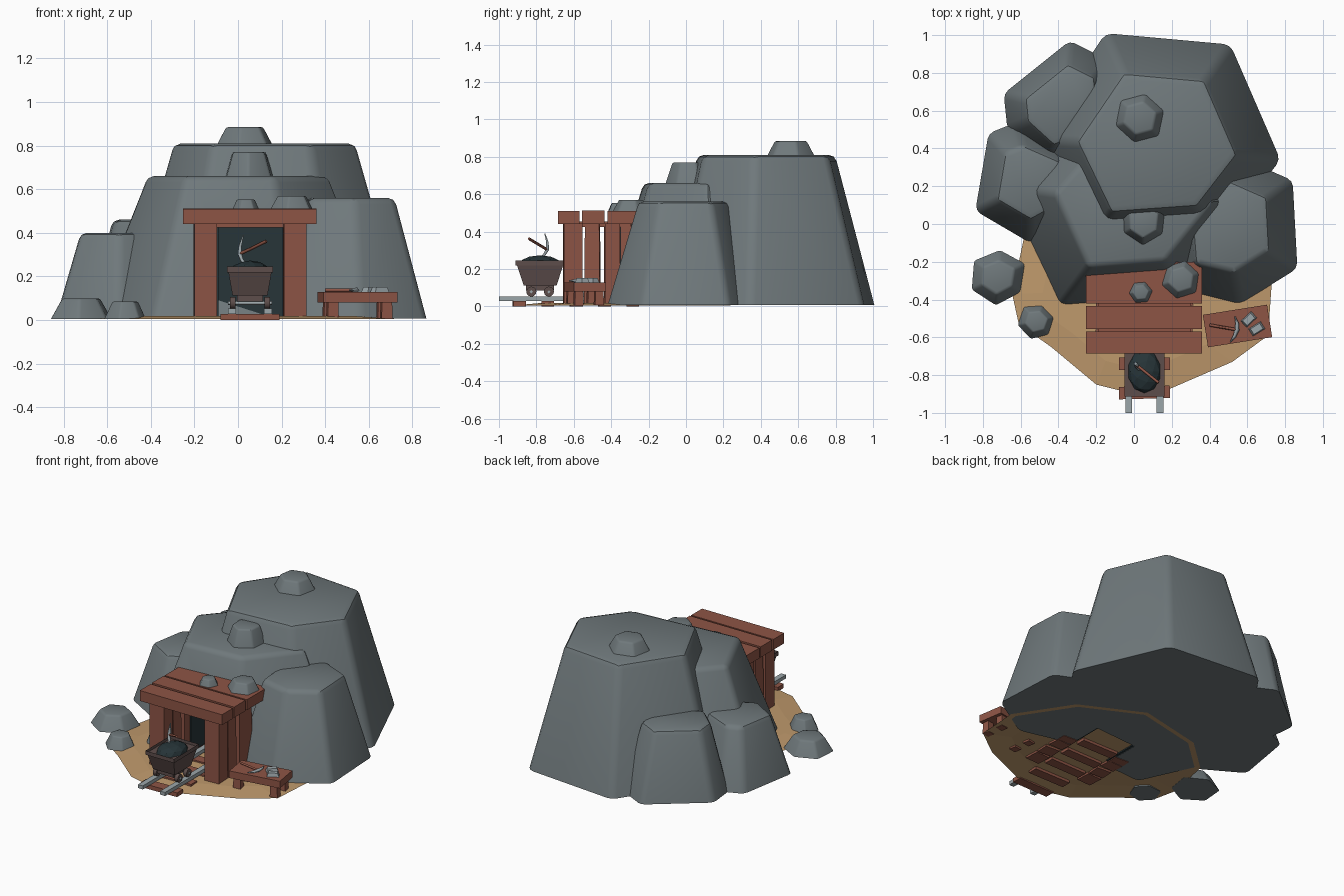
import bpy, bmesh, math, random
from mathutils import Vector, Matrix

if "Cube" in bpy.data.objects:
    bpy.data.objects.remove(bpy.data.objects["Cube"])

random.seed(4)


def material(name, rgb):
    m = bpy.data.materials.new(name)
    m.diffuse_color = (*rgb, 1)
    m.use_nodes = True
    m.node_tree.nodes["Principled BSDF"].inputs["Base Color"].default_value = m.diffuse_color
    return m


ROCK = material("rock", (0.16, 0.19, 0.2))
WOOD = material("wood", (0.27, 0.09, 0.06))
SAND = material("sand", (0.52, 0.32, 0.15))
DARK = material("dark", (0.02, 0.035, 0.04))
IRON = material("cart_iron", (0.11, 0.075, 0.07))
STEEL = material("steel", (0.33, 0.38, 0.4))


def finish(name, bm, mat, smooth=False):
    bmesh.ops.recalc_face_normals(bm, faces=bm.faces)
    me = bpy.data.meshes.new(name)
    bm.to_mesh(me)
    bm.free()
    ob = bpy.data.objects.new(name, me)
    bpy.context.collection.objects.link(ob)
    if mat:
        me.materials.append(mat)
    if smooth:
        bpy.ops.object.select_all(action='DESELECT')
        ob.select_set(True)
        bpy.context.view_layer.objects.active = ob
        bpy.ops.object.shade_smooth_by_angle(angle=math.radians(35))
    return ob


def prism(bm, base, top, z0, z1):
    lo = [bm.verts.new((x, y, z0)) for x, y in base]
    hi = [bm.verts.new((x, y, z1)) for x, y in top]
    n = len(lo)
    bm.faces.new(lo[::-1])
    cap = bm.faces.new(hi)
    for i in range(n):
        bm.faces.new((lo[i], lo[(i + 1) % n], hi[(i + 1) % n], hi[i]))
    return cap


def rock(name, base, centre, ratio, z0, z1, bevel):
    c = Vector(centre)
    top = [c + (Vector(p) - c) * ratio for p in base]
    bm = bmesh.new()
    prism(bm, base, top, z0, z1)
    edges = [e for e in bm.edges if max(v.co.z for v in e.verts) > z0 + 0.001]
    bmesh.ops.bevel(bm, geom=edges, offset=bevel, segments=2, profile=0.5, affect='EDGES')
    return finish(name, bm, ROCK, True)


def stone(name, x, y, r, z0, z1, ratio, turn):
    pts = []
    for i in range(6):
        a = turn + i * math.tau / 6
        k = r * random.uniform(0.92, 1.06)
        pts.append((x + k * math.cos(a), y + k * math.sin(a)))
    return rock(name, pts, (x, y), ratio, z0, z1, r * 0.08)


def box(name, lo, hi, mat, turn=0, taper=1.0):
    c = [(a + b) / 2 for a, b in zip(lo, hi)]
    sx, sy, sz = [(b - a) / 2 for a, b in zip(lo, hi)]
    sq = [(-sx, -sy), (sx, -sy), (sx, sy), (-sx, sy)]
    bm = bmesh.new()
    prism(bm, sq, [(x * taper, y * taper) for x, y in sq], -sz, sz)
    bm.transform(Matrix.Translation(c) @ Matrix.Rotation(turn, 4, 'Z'))
    return finish(name, bm, mat)


def rod(name, pts, radii, mat):
    cu = bpy.data.curves.new(name, 'CURVE')
    cu.dimensions = '3D'
    cu.bevel_depth = 1
    cu.bevel_resolution = 0
    cu.use_fill_caps = True
    sp = cu.splines.new('POLY')
    sp.points.add(len(pts) - 1)
    for p, co, r in zip(sp.points, pts, radii):
        p.co = (*co, 1)
        p.radius = r
    cu.materials.append(mat)
    ob = bpy.data.objects.new(name, cu)
    bpy.context.collection.objects.link(ob)


# Mountain: faceted rocks
rock("main_rock", [(-0.15, 1.01), (0.51, 0.95), (0.775, 0.34), (0.45, -0.08), (-0.25, -0.13), (-0.53, 0.45)],
     (0.12, 0.41), 0.65, 0.008, 0.81, 0.035)
front = rock("front_rock", [(-0.39, -0.43), (0.27, -0.38), (0.68, 0.13), (0.25, 0.5), (-0.4, 0.52), (-0.68, 0.2)],
             (0, 0.1), 0.62, 0.008, 0.66, 0.03)
right = rock("right_rock", [(0.56, -0.425), (0.865, -0.235), (0.84, 0.23), (0.5, 0.38), (0.18, 0.15), (0.22, -0.34)],
             (0.49, 0), 0.61, 0.008, 0.56, 0.03)
rock("left_rock", [(-0.84, 0.07), (-0.55, -0.1), (-0.28, 0.05), (-0.3, 0.4), (-0.62, 0.54), (-0.77, 0.48)],
     (-0.54, 0.22), 0.62, 0.008, 0.4, 0.03)
rock("back_left_rock", [(-0.69, 0.69), (-0.67, 0.5), (-0.45, 0.3), (-0.1, 0.5), (-0.12, 0.86), (-0.34, 0.97)],
     (-0.37, 0.62), 0.65, 0.008, 0.46, 0.03)
stone("peak_stone", 0.03, 0.56, 0.145, 0.8, 0.885, 0.66, 0.3)
stone("ledge_stone", 0.05, 0.01, 0.125, 0.65, 0.77, 0.68, 0.5)
stone("roof_stone_large", 0.25, -0.29, 0.105, 0.505, 0.57, 0.66, 0.3)
stone("roof_stone_small", 0.035, -0.36, 0.063, 0.505, 0.552, 0.66, 0.1)
stone("ground_stone_large", -0.72, -0.28, 0.152, 0.005, 0.1, 0.62, 0.45)
stone("ground_stone_small", -0.515, -0.515, 0.098, 0.005, 0.085, 0.62, 0.2)

# Tunnel cut into the rocks, with a dark lining
cutter = box("tunnel_cutter", (-0.105, -0.7, -0.1), (0.215, -0.08, 0.45), None)
cutter.hide_render = True
cutter.hide_viewport = True
for ob in (front, right):
    mod = ob.modifiers.new("tunnel", 'BOOLEAN')
    mod.object = cutter
    mod.operation = 'DIFFERENCE'
    mod.solver = 'EXACT'
box("tunnel_back", (-0.11, -0.1, 0.01), (0.22, -0.08, 0.45), DARK)
box("tunnel_ceiling", (-0.11, -0.33, 0.435), (0.22, -0.08, 0.45), DARK)
for x in (-0.105, 0.205):
    box("tunnel_wall", (x, -0.37, 0.01), (x + 0.015, -0.08, 0.45), DARK)

# Sandy ground, slightly domed
rim = [(-0.58, -0.06), (-0.645, -0.37), (-0.61, -0.53), (-0.44, -0.65), (-0.2, -0.85), (0.08, -0.92),
       (0.52, -0.73), (0.71, -0.59), (0.73, -0.3), (0.5, 0.05), (0.1, 0.25), (-0.35, 0.15)]
bm = bmesh.new()
outer = [bm.verts.new((x, y, 0.005)) for x, y in rim]
inner = [bm.verts.new((x * 0.75, -0.35 + (y + 0.35) * 0.75, 0.018)) for x, y in rim]
bm.faces.new(inner)
for i in range(len(rim)):
    j = (i + 1) % len(rim)
    bm.faces.new((outer[i], outer[j], inner[j], inner[i]))
finish("sand_ground", bm, SAND)

# Timber portal: roof planks and pairs of posts
for i, (y0, y1, dz) in enumerate([(-0.685, -0.57, 0), (-0.555, -0.435, 0.002), (-0.42, -0.2, 0)]):
    box(f"roof_plank_{i}", (-0.253, y0, 0.44), (0.36, y1, 0.51 + dz), WOOD)
box("roof_lining", (-0.19, -0.63, 0.425), (0.3, -0.3, 0.455), WOOD)
for i, (y, w) in enumerate([(-0.605, 0.1), (-0.5, 0.085), (-0.395, 0.08), (-0.32, 0.06)]):
    for x in (-0.15, 0.26):
        box(f"post_{i}", (x - 0.052, y - w / 2, 0.005), (x + 0.052, y + w / 2, 0.442), WOOD,
            0.05 * (-1) ** i, 0.9 if i % 2 else 1)

# Track: sleepers and rails
for i in range(5):
    y = -0.892 + i * 0.152
    box(f"sleeper_{i}", (-0.08, y - 0.033, 0.0), (0.19, y + 0.033, 0.028), WOOD, random.uniform(-0.03, 0.03))
for x in (-0.028, 0.138):
    box("rail", (x - 0.018, -1.0, 0.028), (x + 0.018, -0.15, 0.052), STEEL)

# Mine cart: hollow tapered tub, chassis, wheels, coal
CX, CY = 0.055, -0.78
bm = bmesh.new()
lo = [(-0.08, -0.088), (0.08, -0.088), (0.08, 0.088), (-0.08, 0.088)]
hi = [(-0.1, -0.125), (0.1, -0.125), (0.1, 0.125), (-0.1, 0.125)]
cap = prism(bm, lo, hi, 0.112, 0.225)
bmesh.ops.translate(bm, vec=(CX, CY, 0), verts=bm.verts)
finish("cart_tub", bm, IRON)
bm = bmesh.new()
rim = [(x * 1.06, y * 1.06) for x, y in hi]
cap = prism(bm, rim, rim, 0.218, 0.245)
bmesh.ops.inset_region(bm, faces=[cap], thickness=0.016)
bmesh.ops.translate(bm, vec=(0, 0, -0.02), verts=cap.verts)
bmesh.ops.translate(bm, vec=(CX, CY, 0), verts=bm.verts)
finish("cart_rim", bm, IRON)
box("cart_chassis", (CX - 0.06, CY - 0.075, 0.085), (CX + 0.06, CY + 0.075, 0.114), IRON)
for y in (CY - 0.047, CY + 0.047):
    rod("axle", [(CX - 0.1, y, 0.078), (CX + 0.1, y, 0.078)], (0.009, 0.009), STEEL)
    for x in (CX - 0.08, CX + 0.08):
        bm = bmesh.new()
        bmesh.ops.create_cone(bm, cap_ends=True, segments=12, radius1=0.027, radius2=0.027, depth=0.025,
                              matrix=Matrix.Translation((x, y, 0.079)) @ Matrix.Rotation(math.pi / 2, 4, 'Y'))
        finish("cart_wheel", bm, IRON, True)
bm = bmesh.new()
bmesh.ops.create_icosphere(bm, subdivisions=2, radius=1,
                           matrix=Matrix.Translation((CX, CY, 0.225)) @ Matrix.Diagonal((0.088, 0.115, 0.048, 1)))
finish("coal_heap", bm, DARK)


# Pickaxes: straight handle and curved tapering head
def pickaxe(name, tail, joint, tip_a, tip_b):
    rod(name + "_handle", [tail, joint], (0.008, 0.008), WOOD)
    a, j, b = Vector(tip_a), Vector(joint), Vector(tip_b)
    ctrl = 2 * j - (a + b) / 2
    pts = [a * (1 - t) ** 2 + ctrl * 2 * t * (1 - t) + b * t * t for t in (0, 0.25, 0.5, 0.75, 1)]
    rod(name + "_head", pts, (0.003, 0.009, 0.013, 0.009, 0.003), STEEL)


pickaxe("cart_pickaxe", (0.13, -0.84, 0.362), (0.008, -0.742, 0.303), (0.025, -0.755, 0.39), (0.04, -0.79, 0.255))
pickaxe("bench_pickaxe", (0.40, -0.535, 0.137), (0.545, -0.56, 0.137), (0.535, -0.49, 0.137), (0.51, -0.625, 0.137))

# Work bench with splayed legs and metal ingots
turn = math.radians(9)
box("bench_top", (0.376, -0.627, 0.08), (0.72, -0.453, 0.128), WOOD, turn)
for sx in (-1, 1):
    for sy in (-1, 1):
        p = Matrix.Rotation(turn, 2) @ Vector((sx * 0.125, sy * 0.055))
        x, y = 0.548 + p.x, -0.54 + p.y
        box("bench_leg", (x - 0.026, y - 0.024, 0.005), (x + 0.026, y + 0.024, 0.085), WOOD, turn, 0.9)
for i, (x, y, a) in enumerate([(0.608, -0.505, 0.75), (0.65, -0.555, 0.55)]):
    box(f"ingot_{i}", (x - 0.038, y - 0.023, 0.127), (x + 0.038, y + 0.023, 0.152), STEEL, a, 0.75)
